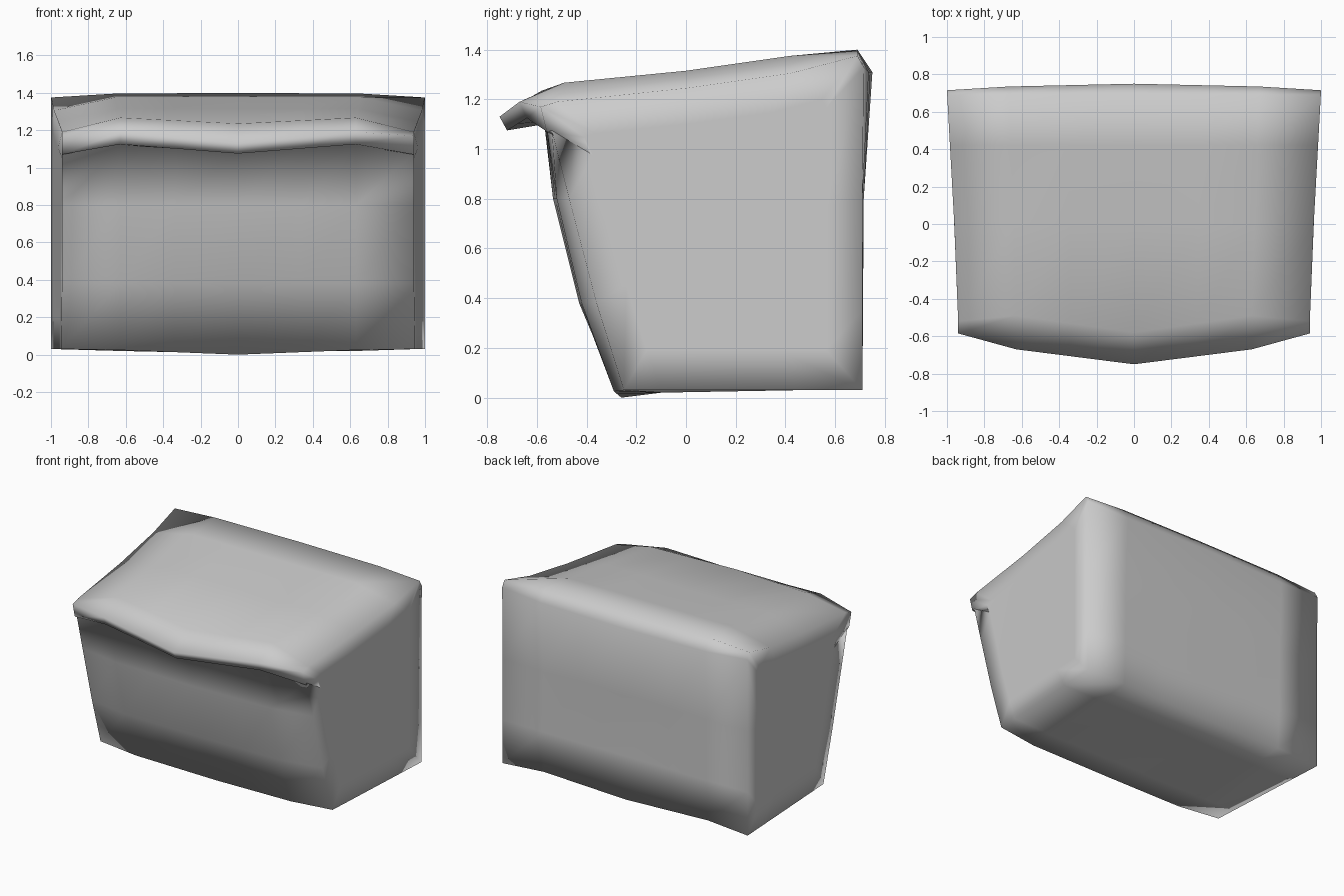
import bpy, bmesh

if "Cube" in bpy.data.objects:
    bpy.data.objects.remove(bpy.data.objects["Cube"])

# Side profile (y, z) at the centre, at two thirds of the half width, and at the end
PROFILE = [
    ((-.26, .00), (-.29, .025), (-.25, .03)),    # front bottom edge
    ((-.43, .38), (-.42, .38), (-.36, .38)),
    ((-.535, .80), (-.52, .80), (-.47, .80)),
    ((-.57, 1.10), (-.565, 1.12), (-.54, 1.075)),  # under the lid
    ((-.72, 1.075), (-.64, 1.125), (-.56, 1.07)),  # lip bottom
    ((-.75, 1.13), (-.67, 1.19), (-.585, 1.17)),   # lip front
    ((-.58, 1.235), (-.49, 1.267), (-.52, 1.19)),  # lid top
    ((.00, 1.315), (.00, 1.315), (.00, 1.245)),
    ((.42, 1.375), (.42, 1.375), (.42, 1.305)),
    ((.69, 1.40), (.69, 1.395), (.69, 1.375)),
    ((.75, 1.31), (.735, 1.31), (.715, 1.33)),     # back
    ((.715, .80), (.715, .80), (.71, .80)),
    ((.712, .35), (.712, .35), (.71, .35)),
    ((.71, .03), (.70, .05), (.71, .03)),
    ((.45, .03), (.45, .03), (.45, .03)),          # underside
    ((-.10, .02), (-.10, .02), (-.10, .03)),
]


def half_width(y):
    return .94 + .06 * max(0, min(1, (y + .38) / 1.09))


def section(u):
    a = abs(u)
    i, t = (0, a / .67) if a <= .67 else (1, (a - .67) / .33)
    return [tuple(p[i][k] * (1 - t) + p[i + 1][k] * t for k in (0, 1))
            for p in PROFILE]


def bridge(bm, a, b):
    n = len(a)
    for i in range(n):
        j = (i + 1) % n
        bm.faces.new((a[i], a[j], b[j], b[i]))


bm = bmesh.new()


def add_ring(u, points):
    return [bm.verts.new((u * half_width(y), y, z)) for y, z in points]


# Lofted shell of tank and lid
stations = (-1, -.67, -.36, 0, .36, .67, 1)
rings = [add_ring(u, section(u)) for u in stations]
for a, b in zip(rings, rings[1:]):
    bridge(bm, a, b)

# Flat sides with a rim that carries the soft edge shading
for u, ring in ((-1, rings[0]), (1, rings[-1])):
    cy, cz = .12, .68
    inner = add_ring(u, [(cy + (y - cy) * .75, cz + (z - cz) * .75)
                         for y, z in section(u)])
    bridge(bm, ring, inner)
    bm.faces.new(inner)

bmesh.ops.recalc_face_normals(bm, faces=bm.faces)
for f in bm.faces:
    f.smooth = True
mesh = bpy.data.meshes.new("tank_with_lid")
bm.to_mesh(mesh)
bm.free()
obj = bpy.data.objects.new("tank_with_lid", mesh)
bpy.context.collection.objects.link(obj)
